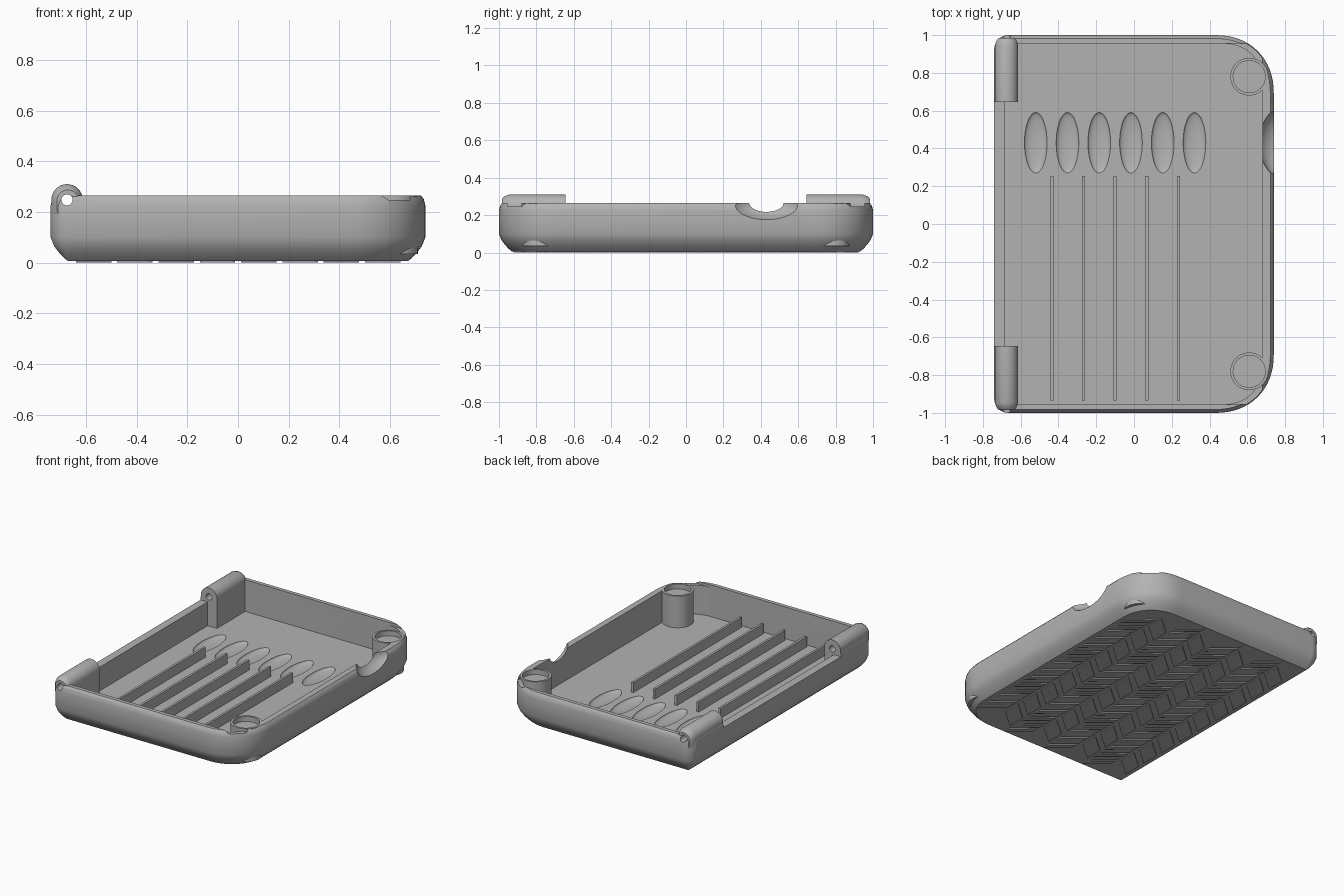
import bpy, bmesh, math
from mathutils import Matrix

cube = bpy.data.objects.get("Cube")
if cube:
    bpy.data.objects.remove(cube, do_unlink=True)

grey = bpy.data.materials.new("plain grey")
grey.use_nodes = True
GREY = (0.45, 0.45, 0.45, 1)
grey.diffuse_color = GREY
grey.node_tree.nodes["Principled BSDF"].inputs["Base Color"].default_value = GREY

TOP, FLOOR = 0.265, 0.045


def finish(bm, name):
    bmesh.ops.recalc_face_normals(bm, faces=bm.faces)
    mesh = bpy.data.meshes.new(name)
    bm.to_mesh(mesh)
    bm.free()
    mesh.materials.append(grey)
    ob = bpy.data.objects.new(name, mesh)
    bpy.context.collection.objects.link(ob)
    return ob


def loft(name, rings):
    """Skin closed rings of equal point count and cap both ends."""
    bm = bmesh.new()
    loops = [[bm.verts.new(p) for p in ring] for ring in rings]
    n = len(loops[0])
    for a, b in zip(loops, loops[1:]):
        for i in range(n):
            j = (i + 1) % n
            bm.faces.new((a[i], a[j], b[j], b[i]))
    bm.faces.new(loops[0])
    bm.faces.new(loops[-1])
    return finish(bm, name)


def box(name, x0, x1, y0, y1, z0, z1):
    return loft(name, [[(x0, y0, z), (x1, y0, z), (x1, y1, z), (x0, y1, z)] for z in (z0, z1)])


def ellipsoid(name, centre, radii):
    bm = bmesh.new()
    bmesh.ops.create_uvsphere(bm, u_segments=48, v_segments=24, radius=1,
                              matrix=Matrix.Translation(centre) @ Matrix.Diagonal((*radii, 1)))
    return finish(bm, name)


def circle(x, y, z, r, n=40):
    return [(x + r * math.cos(math.tau * i / n), y + r * math.sin(math.tau * i / n), z) for i in range(n)]


def outline(x0, x1, y1, r_left, r_right, z, steps=16):
    """Rounded rectangle with soft right corners and tight left corners."""
    pts = []
    for sx, sy, r, start in ((1, 1, r_right, 0), (-1, 1, r_left, 90),
                             (-1, -1, r_left, 180), (1, -1, r_right, 270)):
        cx = x1 - r if sx > 0 else x0 + r
        for i in range(steps + 1):
            a = math.radians(start + 90 * i / steps)
            c, s = math.cos(a), math.sin(a)
            p = 0.92 if sx > 0 else 1
            pts.append((cx + math.copysign(abs(c) ** p, c) * r,
                        sy * (y1 - r) + math.copysign(abs(s) ** p, s) * r, z))
    return pts


def cut(ob, cutters):
    """Subtract cutters and bake the result into the mesh."""
    for c in cutters:
        mod = ob.modifiers.new("cut", 'BOOLEAN')
        mod.operation, mod.solver, mod.object = 'DIFFERENCE', 'EXACT', c
    bpy.context.view_layer.update()
    baked = bpy.data.meshes.new_from_object(ob.evaluated_get(bpy.context.evaluated_depsgraph_get()))
    ob.modifiers.clear()
    ob.data = baked


# Tray shell: rounded bottom edge, slight bevel on the rim
profile = [(0.006, 0.068), (0.02, 0.052), (0.04, 0.033), (0.065, 0.014), (0.1, 0),
           (0.225, 0), (0.25, 0.006), (TOP, 0.018)]
tray = loft("tray_shell", [outline(-0.74 + d, 0.74 - d, 1 - d, 0.075 - d, 0.31 - d, z) for z, d in profile])

cutters = [
    loft("cavity_cutter", [outline(-0.685, 0.68, 0.955, 0.02, 0.21, z) for z in (FLOOR, 0.5)]),
    box("rim_step_cutter", -0.61, 0.68, -0.955, 0.955, 0.247, 0.5),
    box("hinge_gap_cutter", -0.8, -0.6, -0.645, 0.645, 0.21, 0.5),
    ellipsoid("thumb_scoop_cutter", (0.8, 0.43, TOP), (0.137, 0.193, 0.1)),
]
# Shallow oval dimples in the floor
for i in range(6):
    cutters.append(ellipsoid("dimple_cutter", (-0.52 + 0.168 * i, 0.43, FLOOR), (0.06, 0.16, 0.022)))
# Corner post recesses and the hinge pin bore
for s in (-1, 1):
    cutters.append(loft("recess_cutter", [circle(0.61, s * 0.78, z, 0.085) for z in (0.23, 0.5)]))
bore = loft("pin_bore_cutter", [[(x, y, z) for x, z, _ in circle(-0.675, 0.248, 0, 0.022, 20)]
                                for y in (-1.1, 1.1)])
cutters.append(bore)
cut(tray, cutters)

# Raised ribs on the floor
for i in range(5):
    x = -0.435 + 0.1675 * i
    box("floor_rib", x - 0.008, x + 0.008, -0.935, 0.255, FLOOR - 0.01, FLOOR + 0.07)

# Cup-topped corner posts
posts = []
for s in (-1, 1):
    rings = [circle(0.61, s * 0.78, z, r) for r, z in
             ((0.1, FLOOR - 0.01), (0.1, TOP), (0.085, TOP), (0.085, 0.23))]
    posts.append(loft("corner_post", rings))

# Hinge knuckles: round top running down into a leg, tapered at the outer end
hinges = []
section = [(-0.613, 0.04), (-0.613, 0.248)]
section += [(-0.675 + 0.062 * math.cos(math.pi * i / 16), 0.248 + 0.062 * math.sin(math.pi * i / 16))
            for i in range(1, 17)]
section += [(-0.737, 0.2), (-0.7, 0.04)]
for s in (-1, 1):
    rings = []
    for y, k in ((0.645, 1), (0.945, 1), (0.97, 0.88), (0.985, 0.7)):
        rings.append([(-0.665 + (x + 0.665) * k, s * y, 0.235 + (z - 0.235) * k) for x, z in section])
    hinge = loft("hinge_knuckle", rings)
    cut(hinge, [bore])
    hinges.append(hinge)

# Underside tread: rows of slanted tiles alternating with rows of thin slats
bm = bmesh.new()


def tile(x, y, half_w, half_l, lean):
    ring = [(x - half_w, y - half_l - lean), (x + half_w, y - half_l + lean),
            (x + half_w, y + half_l + lean), (x - half_w, y + half_l - lean)]
    low = [bm.verts.new((*p, 0)) for p in ring]
    high = [bm.verts.new((*p, 0.01)) for p in ring]
    bm.faces.new(low)
    for i in range(4):
        j = (i + 1) % 4
        bm.faces.new((low[i], low[j], high[j], high[i]))


for row in range(8):
    x = -0.57 + 0.163 * row
    wide = row % 2 == 0
    pitch = 0.18 if wide else 0.06
    limit = 0.72 if row == 7 else 0.84
    count = int(limit / pitch)
    for k in range(-count, count + 1):
        tile(x, k * pitch, 0.07, pitch * 0.36, 0.06 if wide else -0.06)
finish(bm, "underside_tread")

for c in cutters:
    bpy.data.objects.remove(c, do_unlink=True)

# Smooth shading with sharp edges kept
bpy.ops.object.select_all(action='DESELECT')
for ob in [tray] + posts + hinges:
    ob.select_set(True)
bpy.context.view_layer.objects.active = tray
bpy.ops.object.shade_smooth_by_angle(angle=math.radians(30))
